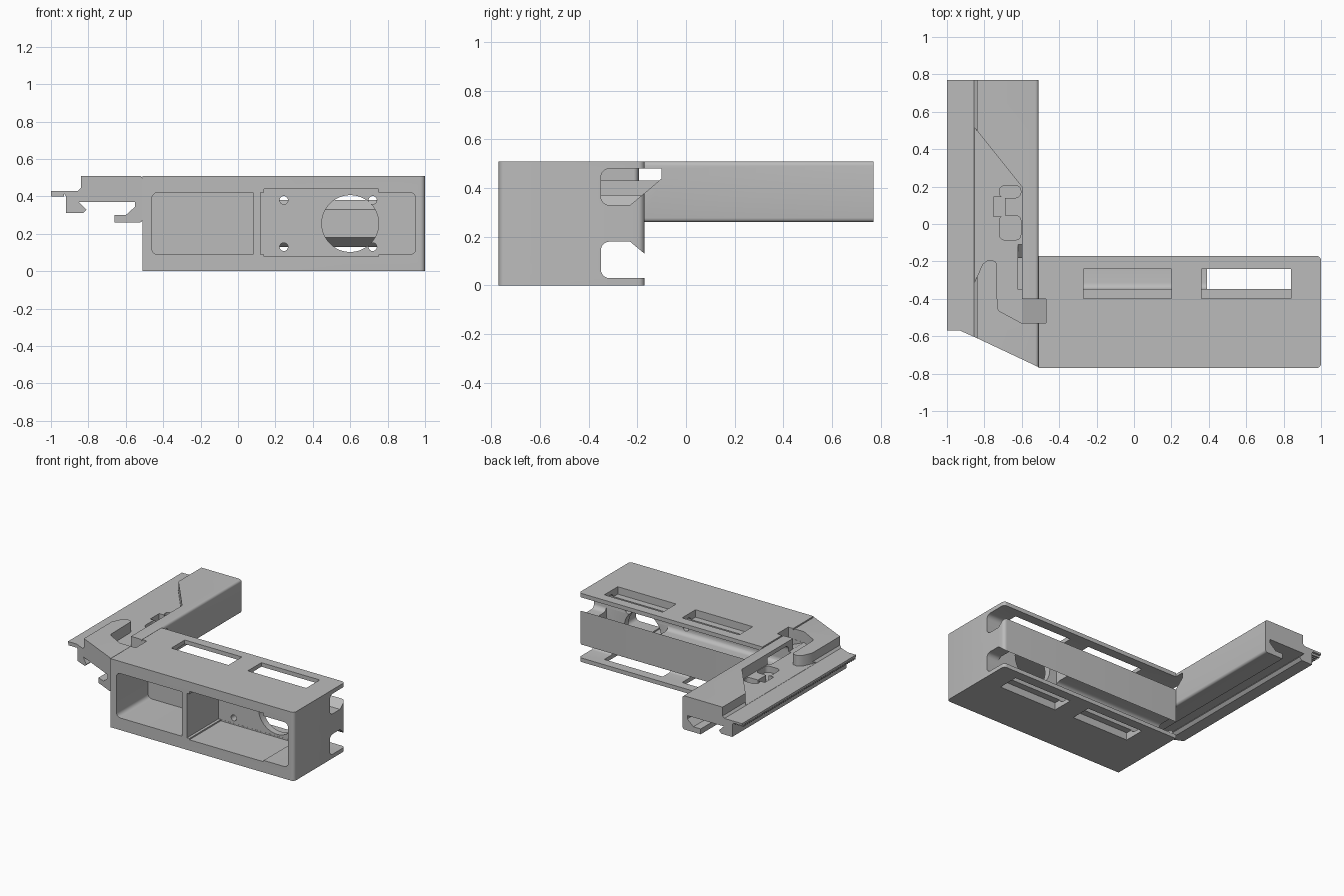
import bpy, bmesh
from mathutils import Vector

old = bpy.data.objects.get("Cube")
if old:
    bpy.data.objects.remove(old, do_unlink=True)

grey = bpy.data.materials.new("plain grey")
grey.use_nodes = True
COLOUR = (0.5, 0.5, 0.5, 1)
grey.diffuse_color = COLOUR
grey.node_tree.nodes["Principled BSDF"].inputs["Base Color"].default_value = COLOUR


def prism(name, axis, pts, a, b, corners=(), radius=0.03):
    """Extrude a 2D outline along an axis, rounding the listed corners."""
    place = {"x": lambda p, t: (t, p[0], p[1]),
             "y": lambda p, t: (p[0], t, p[1]),
             "z": lambda p, t: (p[0], p[1], t)}[axis]
    bm = bmesh.new()
    lo = [bm.verts.new(place(p, a)) for p in pts]
    hi = [bm.verts.new(place(p, b)) for p in pts]
    n = len(pts)
    bm.faces.new(lo)
    bm.faces.new(hi[::-1])
    for i in range(n):
        j = (i + 1) % n
        bm.faces.new((lo[i], hi[i], hi[j], lo[j]))
    edges = [bm.edges.get((lo[i], hi[i])) for i in corners]
    if edges:
        bmesh.ops.bevel(bm, geom=edges, offset=radius, segments=5,
                        profile=0.5, affect="EDGES")
    bmesh.ops.recalc_face_normals(bm, faces=bm.faces)
    mesh = bpy.data.meshes.new(name)
    bm.to_mesh(mesh)
    bm.free()
    ob = bpy.data.objects.new(name, mesh)
    bpy.context.collection.objects.link(ob)
    mesh.materials.append(grey)
    return ob


def rect(u0, u1, v0, v1):
    return [(u0, v0), (u1, v0), (u1, v1), (u0, v1)]


def boolean(ob, tool, op="DIFFERENCE", keep=False):
    mod = ob.modifiers.new("cut", "BOOLEAN")
    mod.operation, mod.object, mod.solver = op, tool, "EXACT"
    bpy.context.view_layer.objects.active = ob
    bpy.ops.object.modifier_apply(modifier=mod.name)
    if not keep:
        bpy.data.objects.remove(tool, do_unlink=True)


def hole(ob, x, z, r, y0, y1):
    bpy.ops.mesh.primitive_cylinder_add(
        vertices=48, radius=r, depth=y1 - y0,
        location=(x, (y0 + y1) / 2, z), rotation=(1.5708, 0, 0))
    boolean(ob, bpy.context.object)


ALL = range(4)
HEIGHT = 0.51

# Main housing with rounded right-hand corners
body = prism("housing", "z", rect(-0.51, 1, -0.77, -0.17), 0, HEIGHT, (1, 2), 0.025)

# Side rail: hooked section, clipped to its plan outline
section = [(-0.51, 0.51), (-0.84, 0.51), (-0.84, 0.445), (-0.855, 0.43), (-1, 0.43),
           (-1, 0.415), (-0.93, 0.415), (-0.92, 0.40), (-0.92, 0.31), (-0.83, 0.31),
           (-0.81, 0.33), (-0.85, 0.37), (-0.55, 0.37), (-0.55, 0.345), (-0.60, 0.30),
           (-0.66, 0.30), (-0.66, 0.26), (-0.51, 0.26)]
rail = prism("side_rail", "y", section, -0.77, 0.77, (0, 17), 0.018)
outline = [(-1.1, -0.57), (-0.93, -0.57), (-0.84, -0.61), (-0.5, -0.77),
           (-0.4, -0.77), (-0.4, 0.9), (-1.1, 0.9)]
boolean(rail, prism("clip", "z", outline, -1, 1), "INTERSECT")
boolean(body, rail, "UNION")
bpy.data.objects.remove(body.modifiers[0].object) if body.modifiers else None

# Rear slots, mirrored above and below the centre bar
slot = [(-0.35, 0.33), (-0.35, 0.48), (-0.1, 0.48), (-0.1, 0.44), (-0.17, 0.38), (-0.23, 0.33)]
boolean(body, prism("slot", "x", slot, -0.62, 1.1, (0, 1), 0.035))
low = [(y, HEIGHT - z) for y, z in slot]
boolean(body, prism("slot", "x", low, -0.505 - 0.1, 1.1, (0, 1), 0.035))

# Front pockets with a divider between them, and a wider board opening
for x0, x1, corners in ((-0.46, 0.08, (0, 3)), (0.12, 0.95, (1, 2))):
    boolean(body, prism("pocket", "y", rect(x0, x1, 0.09, 0.42), -0.9, -0.40, corners))
boolean(body, prism("opening", "y", rect(0.14, 0.75, 0.08, 0.44), -0.9, -0.401))

# Large round hole and four screw holes
hole(body, 0.6, 0.255, 0.152, -0.5, -0.25)
for x in (0.245, 0.72):
    for z in (0.13, 0.38):
        hole(body, x, z, 0.022, -0.5, -0.3)

# Hollow behind the round hole
boolean(body, prism("hollow", "z", rect(0.39, 0.9, -0.349, -0.235), 0.1, 0.41))

# Windows in the top and bottom plates
for x0, x1 in ((-0.27, 0.2), (0.36, 0.84)):
    for z0, z1 in ((0.455, 0.6), (-0.1, 0.055)):
        boolean(body, prism("window", "z", rect(x0, x1, -0.398, -0.24), z0, z1))

# Lowered channel around the latch hook
channel = [(-0.86, 0.525), (-0.6, 0.2), (-0.6, -0.4), (-0.47, -0.4), (-0.47, -0.53),
           (-0.6, -0.53), (-0.73, -0.46), (-0.735, -0.2), (-0.78, -0.19), (-0.81, -0.215),
           (-0.86, -0.33)]
boolean(body, prism("channel", "z", channel, 0.431, 0.6, (6, 7, 8), 0.015))
ramp = [(-0.6, 0.45), (-0.6, 0.43), (-0.471, 0.375), (-0.471, 0.45)]
boolean(body, prism("ramp", "y", ramp, -0.529, -0.401))

# Latch recess with two rounded lobes
for y0, y1 in ((0.14, 0.205), (-0.085, 0.045)):
    boolean(body, prism("lobe", "z", rect(-0.72, -0.605, y0, y1), 0.385, 0.6, ALL, 0.028))
boolean(body, prism("neck", "z", rect(-0.75, -0.69, 0.04, 0.145), 0.386, 0.6))

# Fine teeth under the outer flange
COUNT = 60
step = 1.33 / COUNT
for i in range(COUNT):
    y = -0.565 + i * step
    prism("flange_tooth", "y", rect(-1, -0.93, 0.40, 0.418), y, y + step / 2)
teeth = [o for o in bpy.data.objects if o.name.startswith("flange_tooth")]
bpy.ops.object.select_all(action="DESELECT")
for o in teeth:
    o.select_set(True)
bpy.context.view_layer.objects.active = teeth[0]
bpy.ops.object.join()
teeth[0].name = "flange_teeth"

# One material and sharp-edged smooth shading
body.data.materials.clear()
body.data.materials.append(grey)
bpy.ops.object.select_all(action="DESELECT")
body.select_set(True)
bpy.context.view_layer.objects.active = body
bpy.ops.object.shade_smooth_by_angle(angle=0.5)
